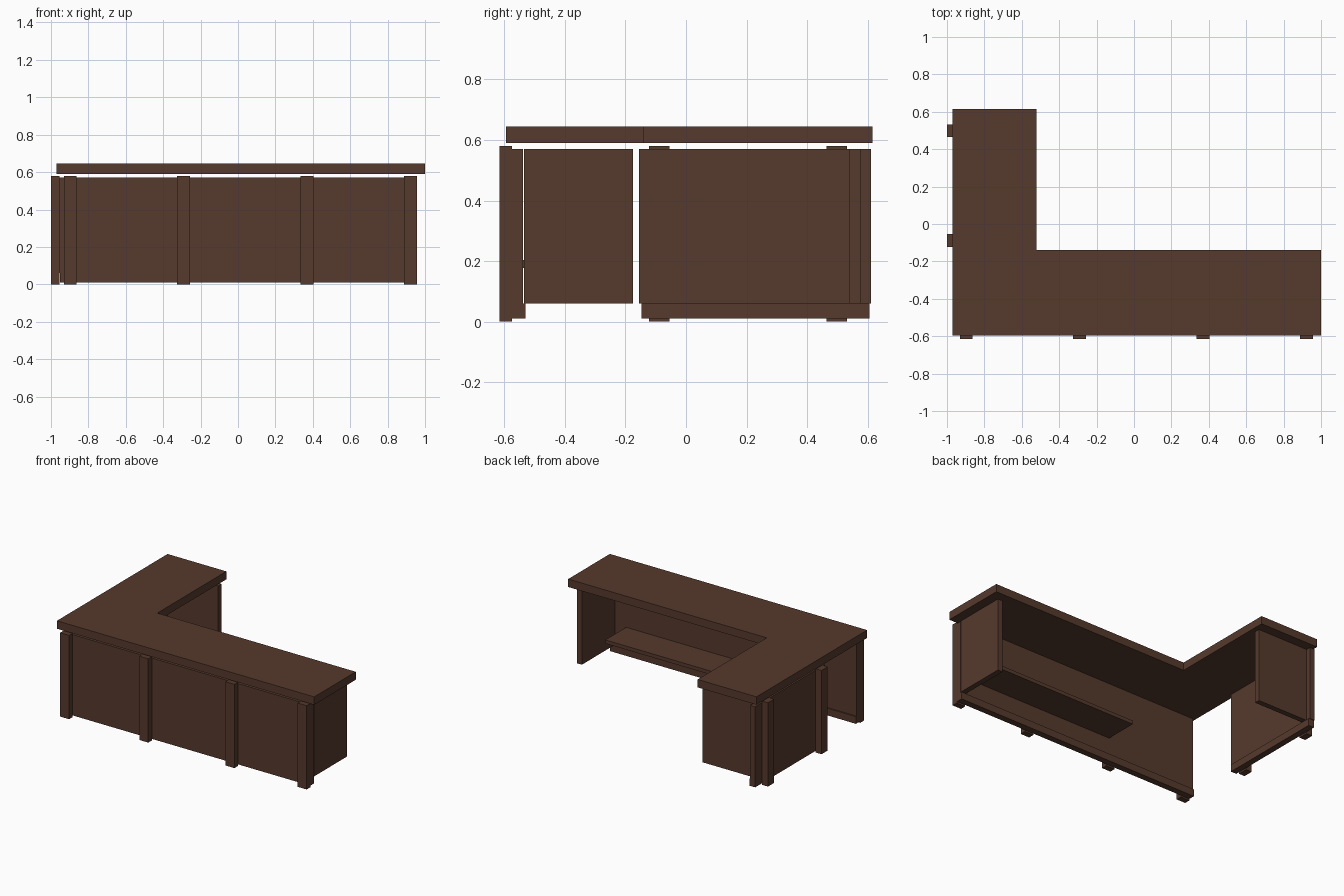
import bpy
import bmesh

if "Cube" in bpy.data.objects:
    bpy.data.objects.remove(bpy.data.objects["Cube"], do_unlink=True)

wood = bpy.data.materials.new("dark_walnut")
wood.use_nodes = True
colour = (0.093, 0.042, 0.026, 1)
wood.diffuse_color = colour
wood.node_tree.nodes["Principled BSDF"].inputs["Base Color"].default_value = colour


def prism(name, outline, z0, z1):
    """Extrude a flat outline from z0 up to z1."""
    bm = bmesh.new()
    base = bm.faces.new([bm.verts.new((x, y, z0)) for x, y in outline])
    top = bmesh.ops.extrude_face_region(bm, geom=[base])["geom"]
    for v in top:
        if isinstance(v, bmesh.types.BMVert):
            v.co.z = z1
    bmesh.ops.recalc_face_normals(bm, faces=bm.faces)
    mesh = bpy.data.meshes.new(name)
    bm.to_mesh(mesh)
    bm.free()
    mesh.materials.append(wood)
    obj = bpy.data.objects.new(name, mesh)
    bpy.context.collection.objects.link(obj)
    return obj


def board(name, x0, x1, y0, y1, z0, z1):
    return prism(name, [(x0, y0), (x1, y0), (x1, y1), (x0, y1)], z0, z1)


FOOT, KICK, PANEL_TOP = 0.01, 0.06, 0.57

# L-shaped worktop
prism("worktop", [(-0.97, -0.595), (1, -0.595), (1, -0.14),
                  (-0.52, -0.14), (-0.52, 0.615), (-0.97, 0.615)], 0.59, 0.645)

# Long front run: panel, kick board and end panel
board("front_panel", -0.93, 0.955, -0.575, -0.538, KICK, PANEL_TOP)
board("front_kick_board", -0.93, 0.955, -0.574, -0.53, FOOT, KICK)
board("front_end_panel", 0.92, 0.957, -0.535, -0.175, KICK, PANEL_TOP)

# Side return: panel, kick board and end panel
board("return_panel", -0.955, -0.918, -0.155, 0.61, KICK, PANEL_TOP)
board("return_kick_board", -0.953, -0.91, -0.147, 0.605, FOOT, KICK)
board("return_end_panel", -0.918, -0.53, 0.54, 0.577, KICK, PANEL_TOP)

# Inner shelf
board("shelf", -0.25, 0.835, -0.538, -0.31, 0.178, 0.203)

# Outer posts
for i, x in enumerate((-0.897, -0.291, 0.369, 0.922)):
    board(f"front_post_{i + 1}", x - 0.034, x + 0.034, -0.615, -0.575, 0, 0.58)
for i, y in enumerate((-0.088, 0.498)):
    board(f"return_post_{i + 1}", -1, -0.955, y - 0.034, y + 0.034, 0, 0.58)
